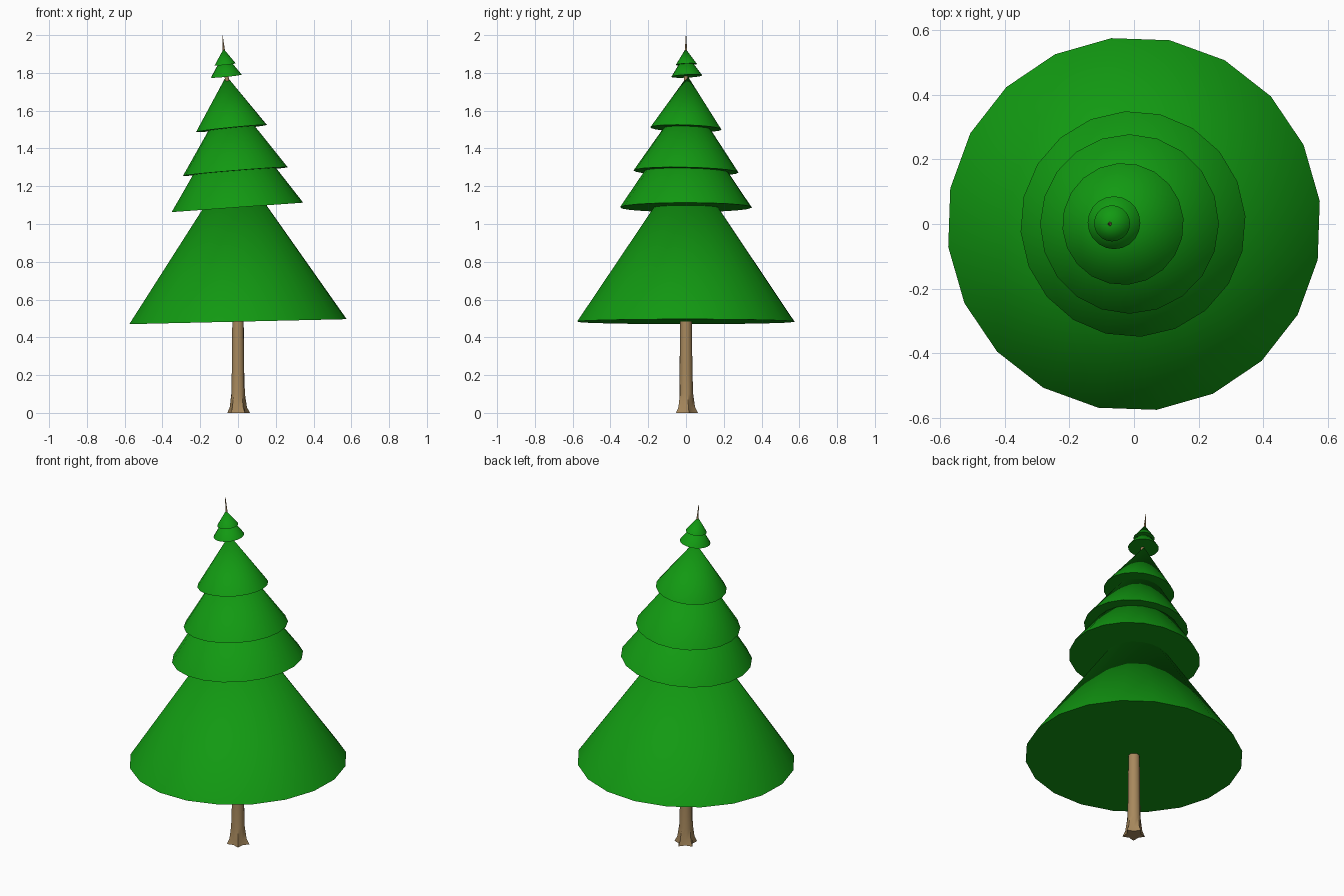
import bpy, bmesh
from math import sin, cos, pi, radians
from mathutils import Vector

if "Cube" in bpy.data.objects:
    bpy.data.objects.remove(bpy.data.objects["Cube"])


def material(name, color):
    mat = bpy.data.materials.new(name)
    mat.diffuse_color = color
    mat.use_nodes = True
    mat.node_tree.nodes["Principled BSDF"].inputs["Base Color"].default_value = mat.diffuse_color
    return mat


GREEN = material("needles_green", (0.006, 0.32, 0.006, 1))
BROWN = material("bark_brown", (0.39, 0.25, 0.11, 1))


def finish(name, bm, mat):
    bmesh.ops.recalc_face_normals(bm, faces=bm.faces)
    mesh = bpy.data.meshes.new(name)
    bm.to_mesh(mesh)
    bm.free()
    mesh.materials.append(mat)
    obj = bpy.data.objects.new(name, mesh)
    bpy.context.collection.objects.link(obj)
    bpy.ops.object.select_all(action='DESELECT')
    obj.select_set(True)
    bpy.context.view_layer.objects.active = obj
    bpy.ops.object.shade_smooth_by_angle(angle=radians(60))


def foliage(name, center, lean, radius, phase, sides=20):
    """Closed cone standing on a tilted base disc."""
    axis = Vector((lean[0], lean[1], 1)).normalized()
    turn = Vector((0, 0, 1)).rotation_difference(axis)
    c = Vector(center)
    bm = bmesh.new()
    ring = []
    for i in range(sides):
        a = radians(phase) + 2 * pi * i / sides
        ring.append(bm.verts.new(c + turn @ Vector((radius * cos(a), radius * sin(a), 0))))
    apex = bm.verts.new(c + axis * radius * 1.48)
    bm.faces.new(ring[::-1])
    for i in range(sides):
        bm.faces.new((ring[i], ring[(i + 1) % sides], apex))
    finish(name, bm, GREEN)


# Foliage tiers, following the bend of the trunk: centre, lean, radius, phase
tiers = [
    ((0, 0, 0.483), (-0.023, 0.0), 0.580, 7),
    ((-0.003, 0, 1.088), (-0.072, 0.0), 0.350, 4),
    ((-0.014, 0, 1.278), (-0.082, 0.02), 0.278, 0),
    ((-0.034, 0, 1.506), (-0.10, 0.03), 0.189, 5),
    ((-0.062, 0.004, 1.783), (-0.10, -0.05), 0.082, 0),
    ((-0.068, 0.002, 1.845), (-0.10, -0.05), 0.056, 0),
]
for n, tier in enumerate(tiers, 1):
    foliage(f"foliage_tier_{n}", *tier)

# Trunk with root flare, bending gently to a thin tip: x, z, radius, lobe size
stations = [
    (0.002, 0.0, 0.051, 0.012), (0.001, 0.03, 0.043, 0.005),
    (0, 0.10, 0.036, 0.002), (0, 0.22, 0.034, 0), (0, 0.50, 0.031, 0),
    (-0.004, 1.09, 0.024, 0), (-0.034, 1.50, 0.016, 0),
    (-0.060, 1.78, 0.011, 0), (-0.075, 1.92, 0.006, 0), (-0.082, 2.0, 0.001, 0),
]
SIDES = 10
bm = bmesh.new()
rings = []
for x, z, r, lobe in stations:
    ring = []
    for i in range(SIDES):
        a = radians(15) + 2 * pi * i / SIDES
        rad = r + lobe * cos(pi * i)
        ring.append(bm.verts.new((x + rad * cos(a), rad * sin(a), z)))
    rings.append(ring)
for lo, hi in zip(rings, rings[1:]):
    for i in range(SIDES):
        j = (i + 1) % SIDES
        bm.faces.new((lo[i], lo[j], hi[j], hi[i]))
bm.faces.new(rings[0][::-1])
bm.faces.new(rings[-1])
finish("trunk", bm, BROWN)
